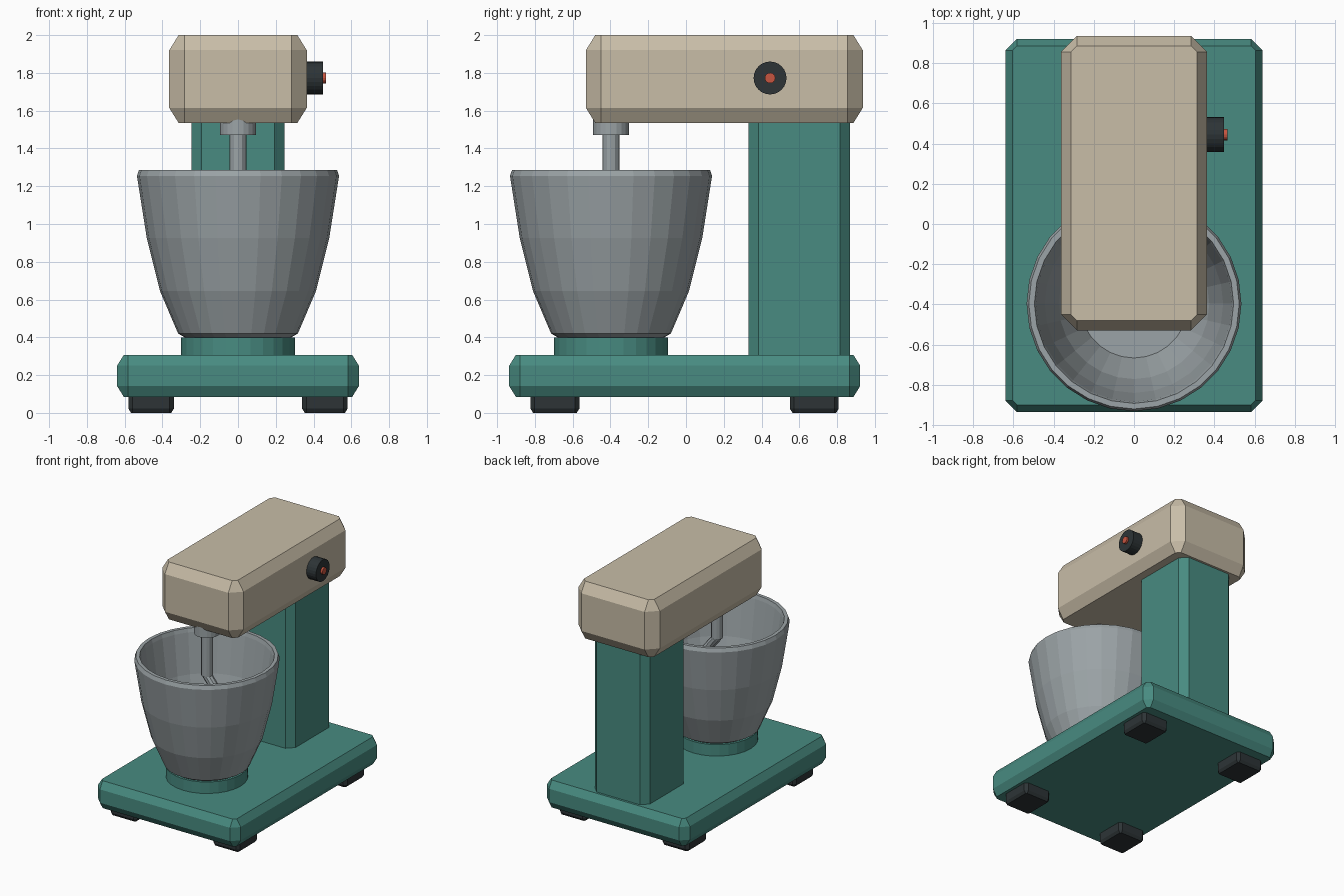
import bpy, bmesh, math
from mathutils import Matrix, Vector

if "Cube" in bpy.data.objects:
    bpy.data.objects.remove(bpy.data.objects["Cube"])


def material(name, rgb):
    m = bpy.data.materials.new(name)
    m.diffuse_color = (*rgb, 1)
    m.use_nodes = True
    m.node_tree.nodes["Principled BSDF"].inputs["Base Color"].default_value = m.diffuse_color
    return m


TEAL = material("teal_paint", (0.065, 0.26, 0.22))
CREAM = material("cream_paint", (0.58, 0.51, 0.39))
STEEL = material("steel", (0.33, 0.37, 0.385))
DARK = material("dark_rubber", (0.026, 0.034, 0.037))
RED = material("red_marker", (0.57, 0.09, 0.05))


def finish(name, bm, mat):
    bmesh.ops.recalc_face_normals(bm, faces=bm.faces)
    me = bpy.data.meshes.new(name)
    bm.to_mesh(me)
    bm.free()
    me.materials.append(mat)
    ob = bpy.data.objects.new(name, me)
    bpy.context.collection.objects.link(ob)
    return ob


def skin(name, rings, mat, closed=False):
    """Bridge equal-length rings of points; cap the ends unless closed."""
    bm = bmesh.new()
    vs = [[bm.verts.new(p) for p in ring] for ring in rings]
    n = len(vs[0])
    pairs = list(zip(vs, vs[1:])) + ([(vs[-1], vs[0])] if closed else [])
    for a, b in pairs:
        for i in range(n):
            j = (i + 1) % n
            bm.faces.new((a[i], a[j], b[j], b[i]))
    if not closed:
        bm.faces.new(vs[0])
        bm.faces.new(vs[-1])
    return finish(name, bm, mat)


def chamfer_box(name, lo, hi, c, mat):
    """Box with cut vertical corners and softened top and bottom edges."""
    def ring(z, k):
        x0, y0, x1, y1 = lo[0], lo[1], hi[0], hi[1]
        return [(x0 + c, y0 + k, z), (x1 - c, y0 + k, z),
                (x1 - k, y0 + c, z), (x1 - k, y1 - c, z),
                (x1 - c, y1 - k, z), (x0 + c, y1 - k, z),
                (x0 + k, y1 - c, z), (x0 + k, y0 + c, z)]
    k = 0.62 * c
    return skin(name, [ring(lo[2], k), ring(lo[2] + c, 0),
                       ring(hi[2] - c, 0), ring(hi[2], k)], mat)


def circle(r, z, n, y=0.0):
    return [(r * math.cos(2 * math.pi * i / n),
             y + r * math.sin(2 * math.pi * i / n), z) for i in range(n)]


def cylinder(name, r, z0, z1, n, y, mat):
    return skin(name, [circle(r, z0, n, y), circle(r, z1, n, y)], mat)


BOWL_Y = -0.397

# Base, column and head
chamfer_box("base", (-0.64, -0.936, 0.085), (0.64, 0.922, 0.307), 0.057, TEAL)
chamfer_box("column", (-0.247, 0.33, 0.2), (0.247, 0.868, 1.65), 0.054, TEAL)
chamfer_box("head", (-0.364, -0.53, 1.535), (0.364, 0.936, 2.0), 0.08, CREAM)

# Four feet
for sx, side in ((-1, "left"), (1, "right")):
    for y, end in ((-0.694, "front"), (0.679, "back")):
        chamfer_box(f"{end}_{side}_foot", (sx * 0.46 - 0.12, y - 0.129, 0),
                    (sx * 0.46 + 0.12, y + 0.129, 0.12), 0.022, DARK)

# Bowl seat and hollow bowl
cylinder("bowl_seat", 0.302, 0.25, 0.4, 28, BOWL_Y, TEAL)
profile = [(0.27, 0.393), (0.317, 0.42), (0.413, 0.645), (0.483, 0.925),
           (0.535, 1.255), (0.524, 1.286), (0.496, 1.286), (0.488, 1.255),
           (0.444, 0.935), (0.375, 0.665), (0.27, 0.45)]
skin("bowl", [circle(r, z, 28, BOWL_Y) for r, z in profile], STEEL)

# Drive hub and shaft
cylinder("drive_hub", 0.095, 1.47, 1.6, 20, BOWL_Y, STEEL)
cylinder("drive_shaft", 0.044, 1.13, 1.5, 12, BOWL_Y, STEEL)

# Mixing hook swept along a short path in the xz plane
path = [Vector(p) for p in ((0, 1.2), (0.0, 1.13), (0.13, 0.97), (0.18, 0.8),
                            (0.11, 0.65), (-0.03, 0.59), (-0.14, 0.66))]
rings = []
for i, p in enumerate(path):
    t = (path[min(i + 1, len(path) - 1)] - path[max(i - 1, 0)]).normalized()
    ring = []
    for s in range(10):
        a = 2 * math.pi * s / 10
        u = 0.036 * math.cos(a)
        ring.append((p.x - t.y * u, BOWL_Y + 0.036 * math.sin(a), p.y + t.x * u))
    rings.append(ring)
skin("mixing_hook", rings, STEEL)

# Speed knob and marker on the right side of the head
turn = Matrix.Rotation(math.pi / 2, 4, 'Y')
for name, r, x0, x1, n, mat in (("speed_knob", 0.087, 0.34, 0.449, 24, DARK),
                                ("knob_marker", 0.028, 0.44, 0.465, 16, RED)):
    ob = cylinder(name, r, x0, x1, n, 0, mat)
    ob.data.transform(Matrix.Translation((0, 0.445, 1.773)) @ turn)
